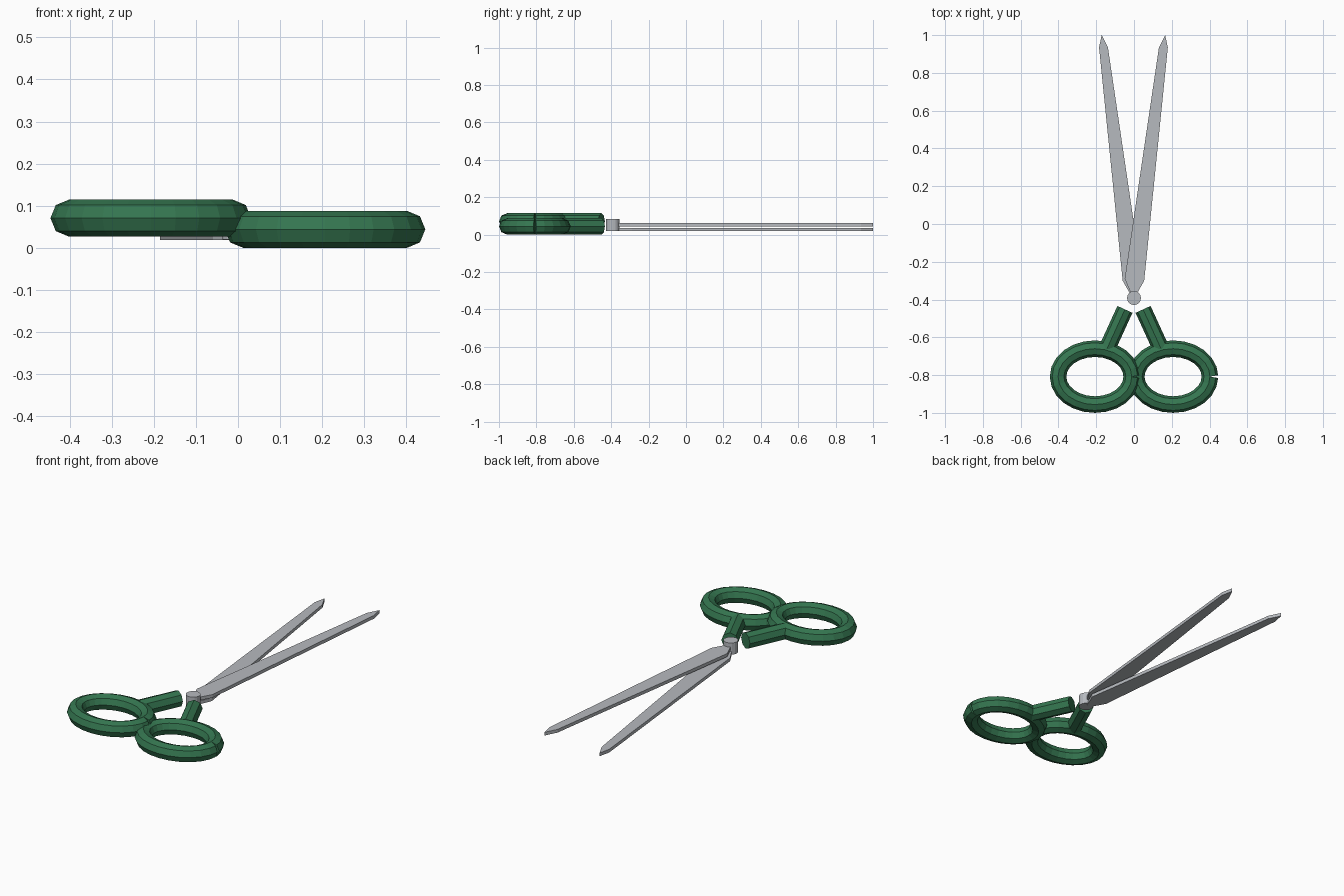
import bpy
import bmesh
from math import cos, sin, tau

cube = bpy.data.objects.get("Cube")
if cube:
    bpy.data.objects.remove(cube)


def make_material(name, rgb):
    mat = bpy.data.materials.new(name)
    mat.use_nodes = True
    mat.diffuse_color = (*rgb, 1)
    mat.node_tree.nodes["Principled BSDF"].inputs["Base Color"].default_value = (*rgb, 1)
    return mat


green = make_material("green plastic", (0.035, 0.18, 0.08))
steel = make_material("grey steel", (0.47, 0.49, 0.52))
TUBE = 0.0438


def add_tube(name, points):
    """Eight-sided open tube along a path."""
    curve = bpy.data.curves.new(name, "CURVE")
    curve.dimensions = "3D"
    curve.twist_mode = "Z_UP"
    curve.bevel_depth = TUBE
    curve.bevel_resolution = 2
    curve.use_fill_caps = True
    spline = curve.splines.new("POLY")
    spline.points.add(len(points) - 1)
    for target, point in zip(spline.points, points):
        target.co = (*point, 1)
    spline.use_smooth = False
    curve.materials.append(green)
    obj = bpy.data.objects.new(name, curve)
    bpy.context.collection.objects.link(obj)
    bpy.ops.object.select_all(action="DESELECT")
    obj.select_set(True)
    bpy.context.view_layer.objects.active = obj
    bpy.ops.object.convert(target="MESH")


def add_plate(name, outline, bottom, thickness):
    """Flat plate extruded upward from an outline."""
    bm = bmesh.new()
    face = bm.faces.new([bm.verts.new((x, y, bottom)) for x, y in outline])
    result = bmesh.ops.extrude_face_region(bm, geom=[face])
    top = [v for v in result["geom"] if isinstance(v, bmesh.types.BMVert)]
    bmesh.ops.translate(bm, verts=top, vec=(0, 0, thickness))
    bmesh.ops.recalc_face_normals(bm, faces=bm.faces)
    mesh = bpy.data.meshes.new(name)
    bm.to_mesh(mesh)
    bm.free()
    mesh.materials.append(steel)
    bpy.context.collection.objects.link(bpy.data.objects.new(name, mesh))


# Finger rings and their shanks, one side sitting higher than the other
SEGMENTS = 24
for side, label, z in ((1, "left", TUBE), (-1, "right", 0.0705)):
    angles = [tau * i / SEGMENTS for i in range(SEGMENTS + 1)]
    add_tube(label + "_finger_ring",
             [(side * 0.207 + 0.195 * cos(a), -0.808 + 0.148 * sin(a), z) for a in angles])
    add_tube(label + "_shank",
             [(side * 0.048, -0.452, z), (side * 0.143, -0.66, z)])

# Pointed blades, crossing one above the other
blade = [(-0.01, -0.375), (0.015, -0.375), (0.057, -0.30), (0.182, 0.935),
         (0.168, 1.0), (0.135, 0.935), (-0.046, -0.29)]
for side, label, z in ((1, "left", 0.043), (-1, "right", 0.018)):
    add_plate(label + "_blade", [(side * x - 0.003, y) for x, y in blade], z, 0.018)

# Pivot pin joining the blades
pin = [(0.037 * cos(tau * i / 16), -0.392 + 0.037 * sin(tau * i / 16)) for i in range(16)]
add_plate("pivot_pin", pin, 0.02, 0.064)
